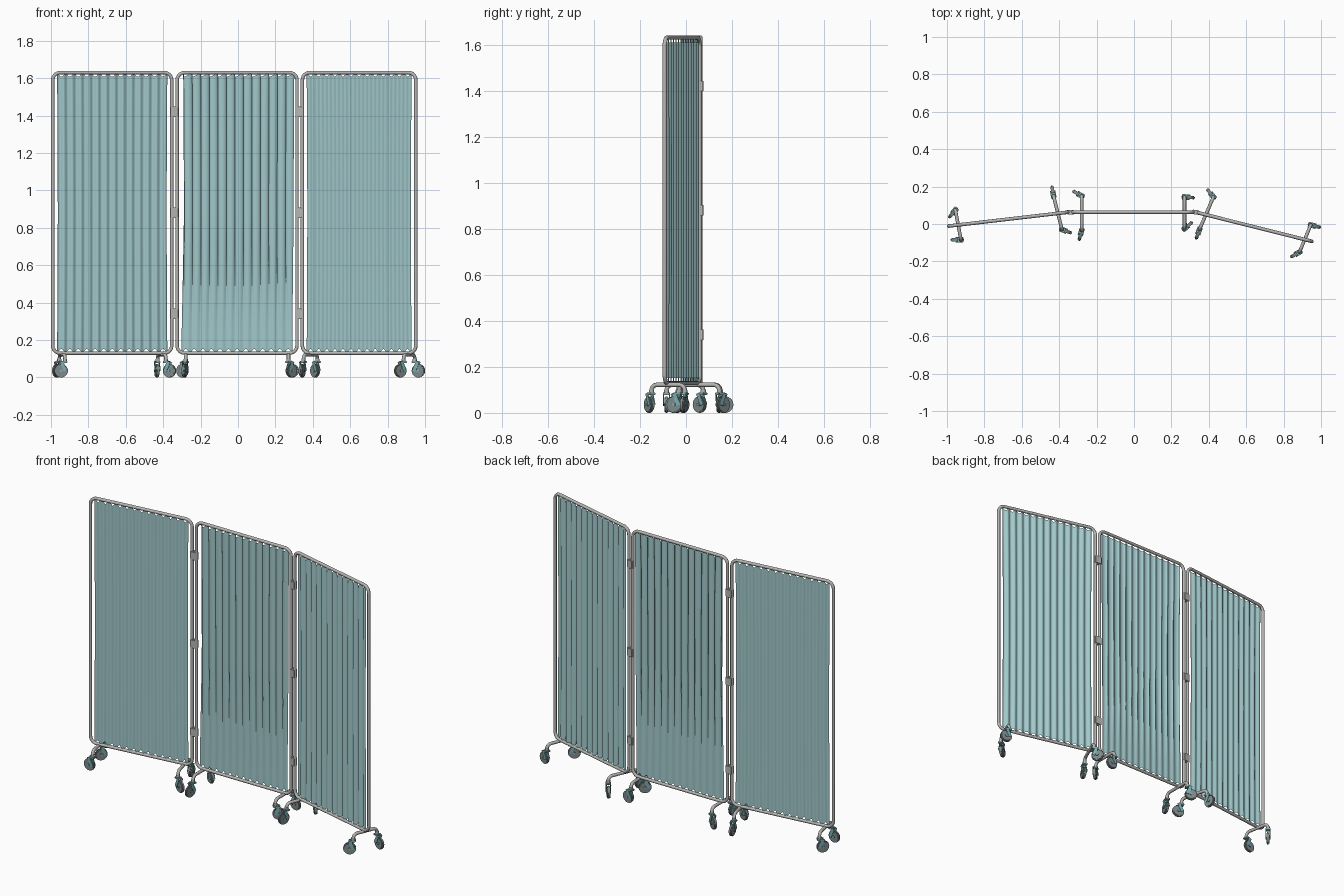
import bpy, bmesh, math
from mathutils import Vector, Matrix

old = bpy.data.objects.get("Cube")
if old:
    bpy.data.objects.remove(old, do_unlink=True)


def material(name, rgb, metallic=0.0):
    m = bpy.data.materials.new(name)
    m.use_nodes = True
    m.diffuse_color = (*rgb, 1)
    node = m.node_tree.nodes["Principled BSDF"]
    node.inputs["Base Color"].default_value = (*rgb, 1)
    node.inputs["Roughness"].default_value = 0.6
    return m


CLOTH = material("pale teal cloth", (0.36, 0.58, 0.60))
STEEL = material("grey steel", (0.46, 0.46, 0.45))
TEAL = material("teal plastic", (0.20, 0.42, 0.45))
RUBBER = material("grey rubber", (0.21, 0.25, 0.25))


def finish(bm, name, mat, matrix=None, angle=40):
    if matrix is not None:
        bm.transform(matrix)
    mesh = bpy.data.meshes.new(name)
    bm.to_mesh(mesh)
    bm.free()
    mesh.materials.append(mat)
    ob = bpy.data.objects.new(name, mesh)
    bpy.context.collection.objects.link(ob)
    select(ob)
    bpy.ops.object.shade_smooth_by_angle(angle=math.radians(angle))
    return ob


def select(ob):
    bpy.ops.object.select_all(action='DESELECT')
    ob.select_set(True)
    bpy.context.view_layer.objects.active = ob


def fillet(corners, radius, closed, steps=6):
    """Round the corners of a path."""
    pts = []
    n = len(corners)
    for i, p in enumerate(corners):
        if not closed and i in (0, n - 1):
            pts.append(p)
            continue
        a = p + (corners[i - 1] - p).normalized() * radius
        b = p + (corners[(i + 1) % n] - p).normalized() * radius
        centre = a + b - p
        for k in range(steps + 1):
            t = k / steps * math.pi / 2
            pts.append(centre + (a - centre) * math.cos(t) + (b - centre) * math.sin(t))
    return pts


def tube(name, pts, radius, mat, closed=False):
    cu = bpy.data.curves.new(name, 'CURVE')
    cu.dimensions = '3D'
    cu.bevel_depth = radius
    cu.bevel_resolution = 3
    cu.use_fill_caps = True
    sp = cu.splines.new('POLY')
    sp.points.add(len(pts) - 1)
    for q, p in zip(sp.points, pts):
        q.co = (*p, 1)
    sp.use_cyclic_u = closed
    cu.materials.append(mat)
    ob = bpy.data.objects.new(name, cu)
    bpy.context.collection.objects.link(ob)
    select(ob)
    bpy.ops.object.convert(target='MESH')
    bpy.ops.object.shade_smooth_by_angle(angle=math.radians(50))


def box(name, size, matrix, mat):
    bm = bmesh.new()
    bmesh.ops.create_cube(bm, size=1, matrix=Matrix.Diagonal((*size, 1)))
    bmesh.ops.bevel(bm, geom=bm.edges[:], offset=min(size) * 0.2, segments=2, affect='EDGES')
    return finish(bm, name, mat, matrix)


def disc(name, radius, width, matrix, mat):
    """Cylinder lying along local y with rounded rims."""
    bm = bmesh.new()
    bmesh.ops.create_cone(bm, cap_ends=True, segments=24, radius1=radius,
                          radius2=radius, depth=width)
    rims = [e for e in bm.edges if abs(e.verts[0].co.z - e.verts[1].co.z) < 1e-5]
    bmesh.ops.bevel(bm, geom=rims, offset=width * 0.25, segments=2, affect='EDGES')
    return finish(bm, name, mat, matrix @ Matrix.Rotation(math.pi / 2, 4, 'X'))


BOTTOM, TOP, TUBE = 0.13, 1.63, 0.0095
PLEATS = 13


def curtain(name, matrix, half, fold):
    """Pleated sheet with scalloped top and bottom hems."""
    bm = bmesh.new()
    cols, rows = PLEATS * 14, 40
    grid = []
    for j in range(rows + 1):
        v = j / rows
        row = []
        for i in range(cols + 1):
            u = i / cols
            phase = u * PLEATS * 2 * math.pi
            scallop = 0.022 * abs(math.sin(phase / 2)) ** 1.5
            low, high = BOTTOM + scallop, TOP - scallop
            strength = min(1, max(0, (v - 0.08) / 0.4)) if fold else 0.6
            bow = 1 - 0.012 * math.sin(math.pi * v)
            x = (2 * u - 1) * half * bow
            x += fold * strength * math.cos(phase)
            y = (0.0025 + 0.005 * strength) * math.sin(phase)
            row.append(bm.verts.new((x, y, low + (high - low) * v)))
        grid.append(row)
    for a, b in zip(grid, grid[1:]):
        for i in range(cols):
            bm.faces.new((a[i], a[i + 1], b[i + 1], b[i]))
    finish(bm, name, CLOTH, matrix, 80)


def panel(name, start, end, fold):
    a, b = Vector((*start, 0)), Vector((*end, 0))
    half = (b - a).length / 2
    heading = math.atan2(b.y - a.y, b.x - a.x)
    m = Matrix.Translation((a + b) / 2) @ Matrix.Rotation(heading, 4, 'Z')
    w = half - TUBE
    corners = [Vector((-w, 0, BOTTOM)), Vector((w, 0, BOTTOM)),
               Vector((w, 0, TOP)), Vector((-w, 0, TOP))]
    path = [m @ p for p in fillet(corners, 0.04, True)]
    tube(name + "_frame", path, TUBE, STEEL, True)
    curtain(name + "_curtain", m, half - 0.033, fold)


panel("right_panel", (-1.0, -0.012), (-0.345, 0.064), 0)
panel("middle_panel", (-0.335, 0.063), (0.325, 0.063), 0.009)
panel("left_panel", (0.335, 0.062), (0.96, -0.095), 0)

# Hinges joining neighbouring frames
for side, x, turn in (("right", -0.34, 0.06), ("left", 0.33, -0.12)):
    for level, z in (("low", 0.34), ("mid", 0.88), ("high", 1.42)):
        m = Matrix.Translation((x, 0.063, z)) @ Matrix.Rotation(turn, 4, 'Z')
        box(f"{side}_{level}_hinge", (0.044, 0.024, 0.055), m, STEEL)


def caster(name, x, y, trail):
    m = Matrix.Translation((x, y, 0)) @ Matrix.Rotation(math.radians(trail), 4, 'Z')
    wheel = m @ Matrix.Translation((0.02, 0, 0.036))
    disc(name + "_wheel", 0.036, 0.018, wheel, RUBBER)
    disc(name + "_hub", 0.014, 0.028, wheel, TEAL)
    # Fork arms and crown
    for s in (-1, 1):
        arm = m @ Matrix.Translation((0.009, s * 0.0125, 0.06)) @ Matrix.Rotation(0.4, 4, 'Y')
        box(name + "_fork_arm", (0.02, 0.004, 0.056), arm, TEAL)
    box(name + "_crown", (0.032, 0.029, 0.012), m @ Matrix.Translation((0.002, 0, 0.083)), TEAL)
    tube(name + "_stem", [Vector((x, y, 0.08)), Vector((x, y, 0.1))], 0.0115, STEEL)


# Feet: front end, back end, each as x, y, caster direction
feet = {
    "right_outer": ((-0.925, -0.085, 180), (-0.955, 0.075, 230)),
    "right_inner": ((-0.385, -0.03, -20), (-0.43, 0.15, 100)),
    "middle_right": ((-0.28, -0.035, 255), (-0.28, 0.15, 150)),
    "middle_left": ((0.27, -0.025, 40), (0.27, 0.145, -5)),
    "left_inner": ((0.35, -0.03, 250), (0.425, 0.145, 130)),
    "left_outer": ((0.885, -0.15, 210), (0.945, -0.005, -15)),
}
for name, (front, back) in feet.items():
    f, b = Vector((*front[:2], 0)), Vector((*back[:2], 0))
    low, high = Vector((0, 0, 0.088)), Vector((0, 0, 0.122))
    path = fillet([f + low, f + high, b + high, b + low], 0.026, False)
    tube(name + "_foot", path, TUBE, STEEL)
    caster(name + "_front_caster", *front)
    caster(name + "_back_caster", *back)
